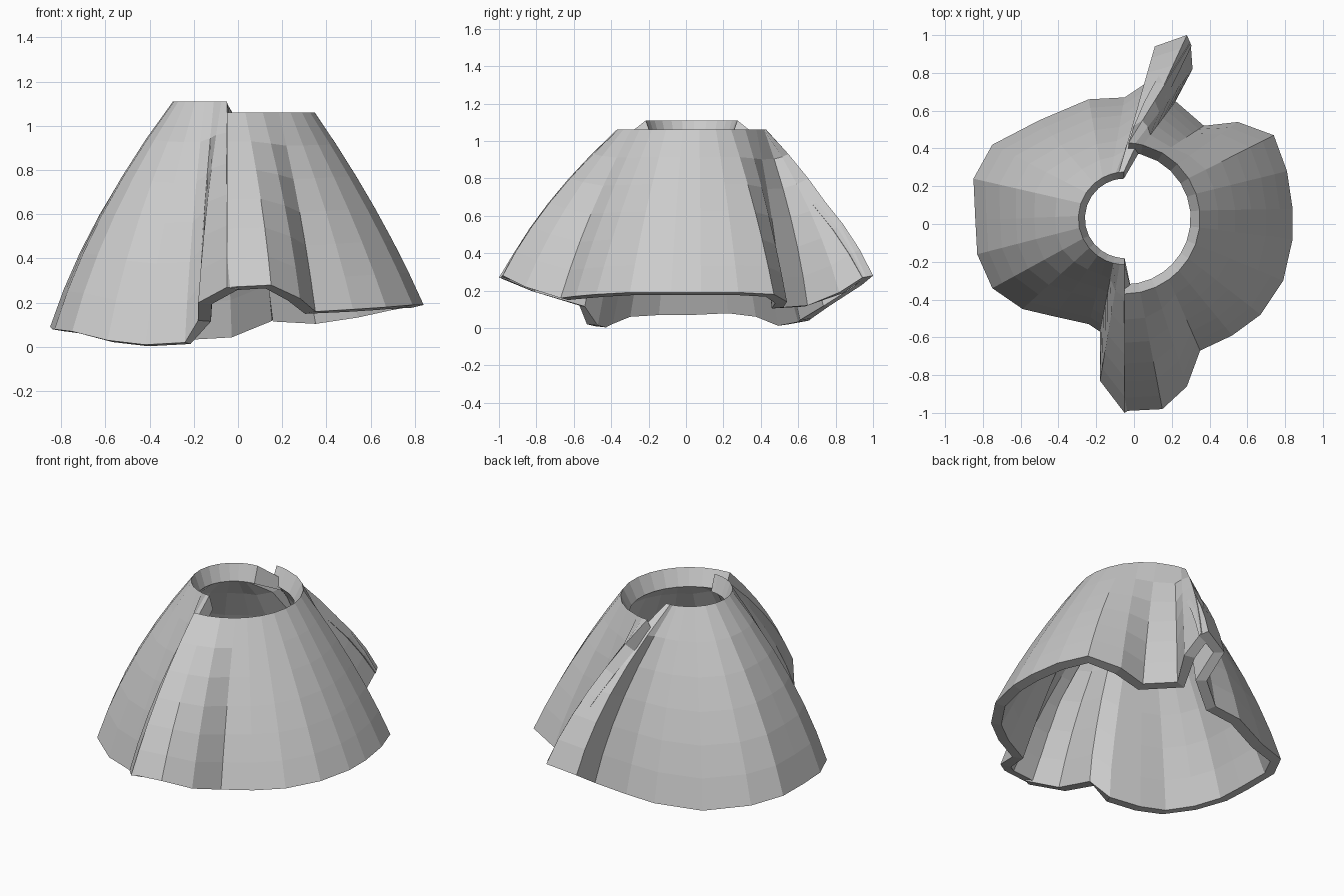
import bpy
import bmesh
from math import cos, sin, radians
from mathutils import Vector

# Remove the default object
default_cube = bpy.data.objects.get("Cube")
if default_cube:
    bpy.data.objects.remove(default_cube, do_unlink=True)

WAIST_CENTRE = Vector((-0.05, 0.03, 0))
THICKNESS = 0.065
RIM_DROP = 0.1
ROWS = 6

# Single cloth colour
cloth = bpy.data.materials.new("light_grey_cloth")
cloth.use_nodes = True
cloth_colour = (0.6, 0.6, 0.6, 1)
cloth.diffuse_color = cloth_colour
cloth.node_tree.nodes["Principled BSDF"].inputs["Base Color"].default_value = cloth_colour


def panel_column(angle, hem, bulge, radius, top):
    """One vertical seam, running from the waist circle down to a hem point."""
    start = WAIST_CENTRE + Vector((radius * cos(radians(angle)),
                                   radius * sin(radians(angle)), top))
    end = Vector(hem)
    points = []
    for row in range(ROWS + 1):
        t = row / ROWS
        spread = t + bulge * t * (1 - t)
        point = start.lerp(end, spread)
        point.z = start.z + (end.z - start.z) * t
        points.append(point)
    return points


def lining_point(vert, row, rim_inset):
    """Inner cloth point: a steep funnel at the waist, a flat lip at the hem."""
    if row == 0:
        outward = vert.co - WAIST_CENTRE
        outward.z = 0
        return vert.co - outward.normalized() * rim_inset - Vector((0, 0, RIM_DROP))
    normal = vert.normal.copy()
    if row == ROWS:
        normal.z *= 0.5
    point = vert.co - normal * THICKNESS
    point.z = max(point.z, 0)
    return point


def make_panel(name, columns, radius, top, rim_inset):
    """Loft the seams into a thick, flat-faceted cloth panel."""
    bm = bmesh.new()
    outer = [[bm.verts.new(point) for point in
              panel_column(angle, hem, bulge, radius, top)]
             for angle, *hem, bulge in columns]

    # Outer cloth surface
    for left, right in zip(outer, outer[1:]):
        for row in range(ROWS):
            bm.faces.new((left[row], left[row + 1], right[row + 1], right[row]))
    bm.normal_update()

    # Inner lining
    inner = [[bm.verts.new(lining_point(vert, row, rim_inset))
              for row, vert in enumerate(column)] for column in outer]
    for left, right in zip(inner, inner[1:]):
        for row in range(ROWS):
            bm.faces.new((left[row], right[row], right[row + 1], left[row + 1]))

    # Rim, hem and both open edges
    def border(outside, inside):
        for i in range(len(outside) - 1):
            bm.faces.new((outside[i], outside[i + 1], inside[i + 1], inside[i]))

    border([c[0] for c in outer], [c[0] for c in inner])
    border([c[-1] for c in outer], [c[-1] for c in inner])
    border(outer[0], inner[0])
    border(outer[-1], inner[-1])
    bmesh.ops.recalc_face_normals(bm, faces=bm.faces[:])

    mesh = bpy.data.meshes.new(name)
    bm.to_mesh(mesh)
    bm.free()
    mesh.materials.append(cloth)
    panel = bpy.data.objects.new(name, mesh)
    bpy.context.collection.objects.link(panel)
    return panel


# Left panel: waist angle, hem position and bulge, from front edge to back pleat
left_columns = [
    (-90, -.05, -.99, .27, .38), (-78, .15, -.98, .28, .38),
    (-66, .28, -.86, .22, .35), (-54, .35, -.67, .16, .28),
    (-44, .52, -.59, .17, .25), (-32, .67, -.48, .18, .22),
    (-20, .79, -.3, .19, .22), (-7, .84, -.08, .19, .22),
    (6, .84, .08, .19, .22), (19, .81, .28, .19, .22),
    (32, .74, .47, .18, .25), (46, .55, .54, .14, .25),
    (60, .37, .52, .11, .3), (76, .22, .65, .12, .45),
    (82, .31, .82, .19, .4), (87, .3, .96, .28, .4),
]

# Right panel: from the back pleat round to the front flap
right_columns = [
    (91, .28, 1, .28, .5), (97, .11, .94, .23, .55),
    (101, .1, .77, .12, .5), (107, -.05, .67, .05, .45),
    (118, -.24, .66, .04, .42), (131, -.5, .55, .02, .42),
    (146, -.75, .42, .07, .42), (161, -.85, .24, .09, .42),
    (177, -.84, .02, .08, .42), (192, -.83, -.16, .08, .42),
    (206, -.75, -.34, .07, .42), (220, -.59, -.45, .03, .42),
    (234, -.42, -.49, .01, .42), (246, -.24, -.53, .02, .42),
    (256, -.18, -.57, .12, .42), (264, -.18, -.83, .2, .42),
    (270, -.05, -1, .27, .42),
]

make_panel("left_skirt_panel", left_columns, radius=0.4, top=1.06, rim_inset=0.05)
make_panel("right_skirt_panel", right_columns, radius=0.245, top=1.11, rim_inset=0.035)
